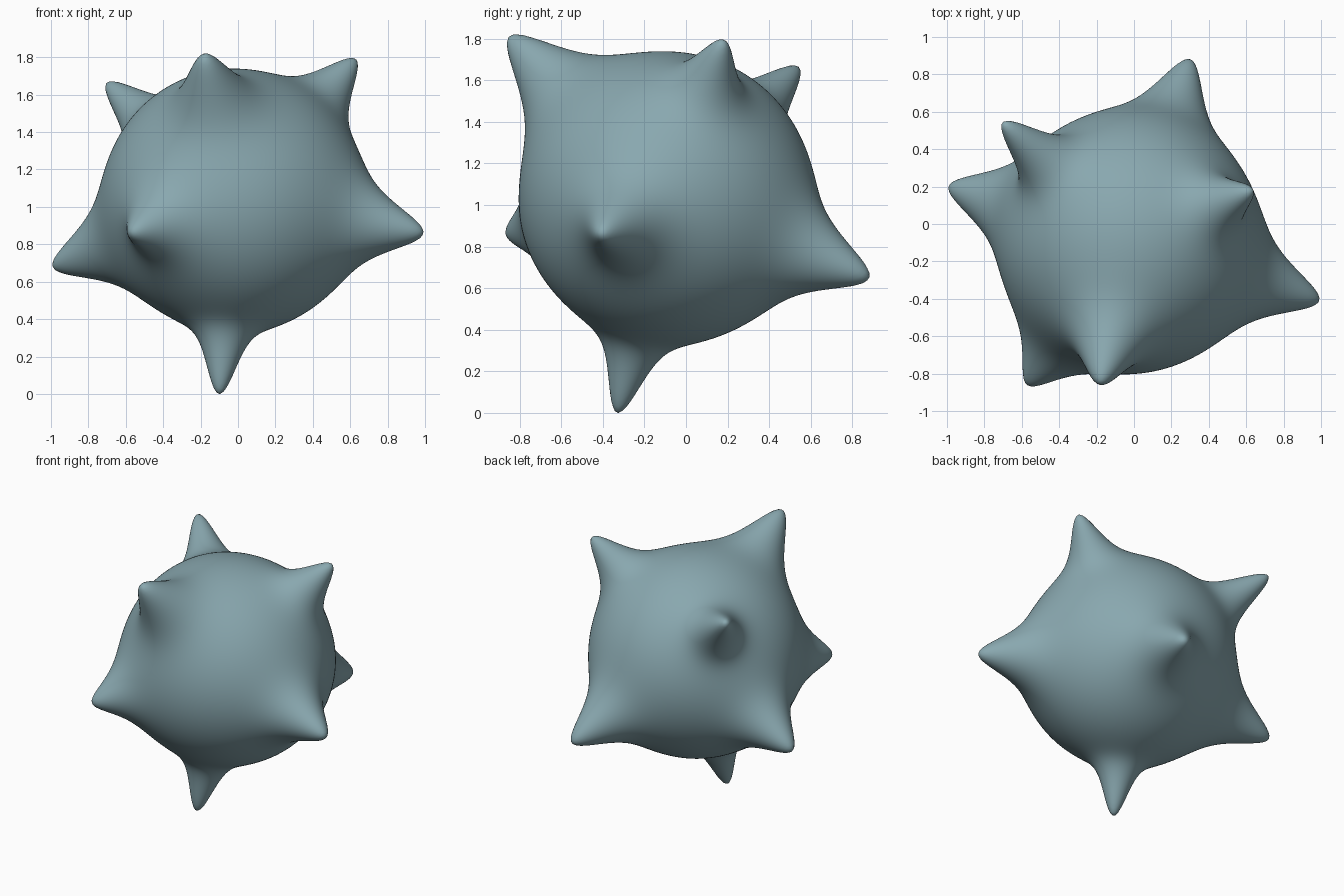
import bpy, bmesh, math
from mathutils import Vector

cube = bpy.data.objects.get("Cube")
if cube:
    bpy.data.objects.remove(cube, do_unlink=True)

CENTRE = Vector((-0.02, -0.09, 1.03))
RADIUS = 0.705
TIP_ROUND = 0.065

# Horn tips and how broadly each one flares into the body
horns = [
    ((0.99, -0.41, 0.86), 0.15),    # left
    ((-0.99, 0.20, 0.68), 0.15),    # right
    ((-0.10, -0.33, 0.00), 0.08),   # bottom
    ((-0.18, -0.85, 1.81), 0.15),   # front top
    ((-0.70, 0.54, 1.66), 0.095),   # back right top
    ((0.63, 0.18, 1.79), 0.11),     # left top
    ((-0.57, -0.86, 0.86), 0.15),   # front right
    ((0.30, 0.88, 0.65), 0.15),     # back
]
spikes = []
for tip, flare in horns:
    axis = Vector(tip) - CENTRE
    spikes.append((axis.normalized(), axis.length - RADIUS, flare))


def surface_point(direction):
    """Round body plus a concave, blunt-tipped swelling for every horn."""
    r = RADIUS
    for axis, height, flare in spikes:
        angle = direction.angle(axis)
        away = math.hypot(angle, TIP_ROUND) - TIP_ROUND
        r += height * math.exp(-away / flare)
    return CENTRE + direction * r


# Horned body, one continuous skin
bm = bmesh.new()
bmesh.ops.create_icosphere(bm, subdivisions=7, radius=1)
for v in bm.verts:
    v.co = surface_point(v.co.normalized())

mesh = bpy.data.meshes.new("horned_body")
bm.to_mesh(mesh)
bm.free()
body = bpy.data.objects.new("horned_body", mesh)
bpy.context.collection.objects.link(body)
for p in mesh.polygons:
    p.use_smooth = True

# Grey teal skin
skin = bpy.data.materials.new("grey_teal")
skin.use_nodes = True
colour = (0.25, 0.39, 0.43, 1)
skin.diffuse_color = colour
skin.node_tree.nodes["Principled BSDF"].inputs["Base Color"].default_value = colour
mesh.materials.append(skin)
